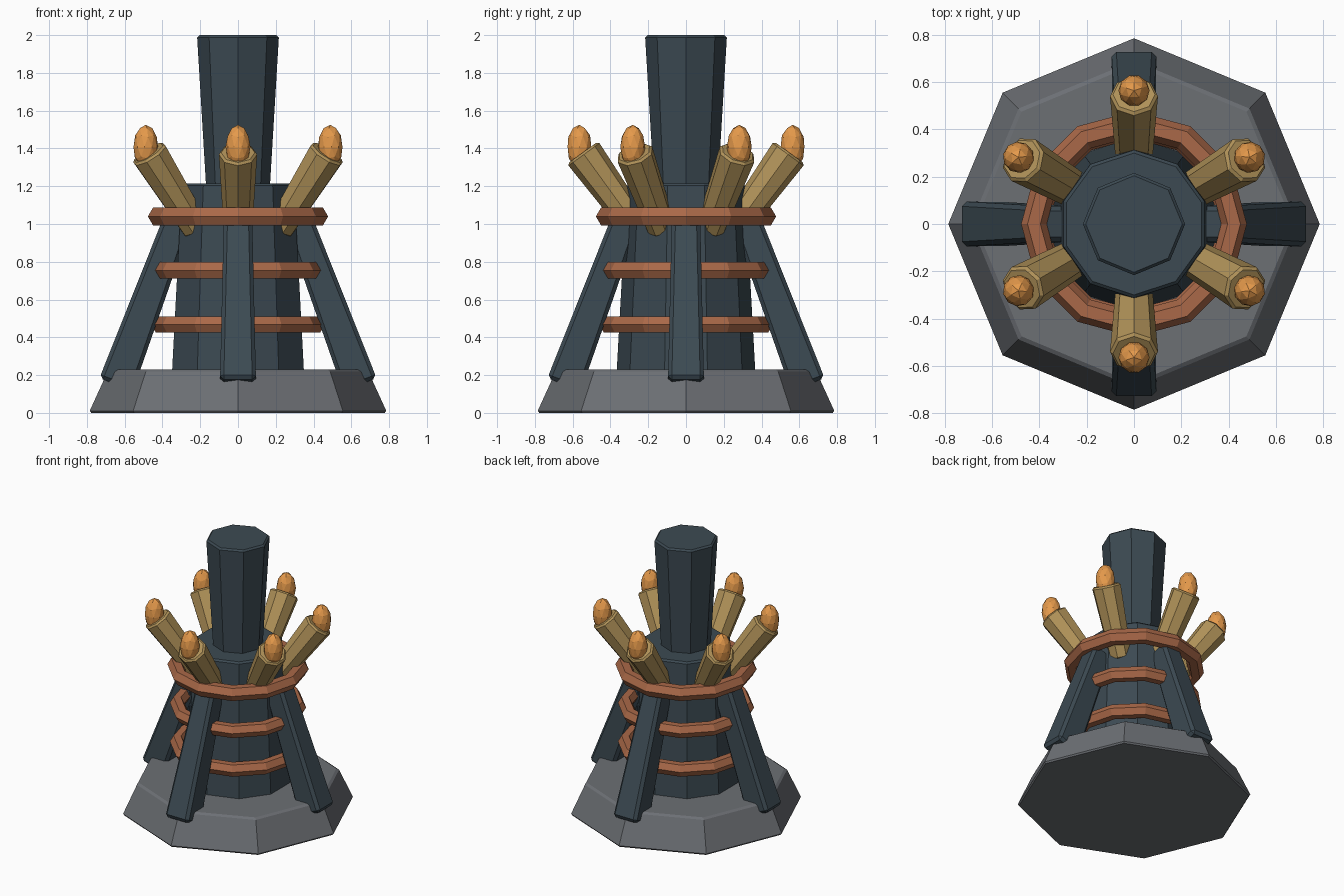
import bpy, bmesh, math
from mathutils import Vector, Matrix

if "Cube" in bpy.data.objects:
    bpy.data.objects.remove(bpy.data.objects["Cube"])


def material(name, rgb):
    m = bpy.data.materials.new(name)
    m.diffuse_color = (*rgb, 1)
    m.use_nodes = True
    m.node_tree.nodes["Principled BSDF"].inputs["Base Color"].default_value = m.diffuse_color
    return m


STONE = material("stone_grey", (0.15, 0.16, 0.175))
SLATE = material("dark_slate", (0.045, 0.068, 0.085))
COPPER = material("copper", (0.40, 0.14, 0.065))
BRASS = material("brass", (0.44, 0.29, 0.10))
FLAME = material("flame_orange", (0.78, 0.32, 0.07))


def finish(name, bm, mat, bevel=0.0):
    bmesh.ops.recalc_face_normals(bm, faces=bm.faces[:])
    me = bpy.data.meshes.new(name)
    bm.to_mesh(me)
    bm.free()
    me.materials.append(mat)
    ob = bpy.data.objects.new(name, me)
    bpy.context.collection.objects.link(ob)
    if bevel:
        mod = ob.modifiers.new("bevel", 'BEVEL')
        mod.width = bevel
        mod.segments = 1
        mod.limit_method = 'ANGLE'
        mod.angle_limit = math.radians(50)
    return ob


def frustum(name, a, b, r1, r2, sides, mat, bevel=0.0, spin=0.0, turn=0.0):
    """Tapered prism from a to b (given in the x/z plane), turned about z."""
    a, b = Vector(a), Vector(b)
    w = (b - a).normalized()
    v = Vector((0, 1, 0))
    u = v.cross(w)
    rot = Matrix.Rotation(turn, 3, 'Z')
    bm = bmesh.new()
    rings = []
    for c, r in ((a, r1), (b, r2)):
        ring = []
        for i in range(sides):
            t = spin + math.tau * i / sides
            ring.append(bm.verts.new(rot @ (c + r * (math.sin(t) * u + math.cos(t) * v))))
        rings.append(ring)
        bm.faces.new(ring)
    for i in range(sides):
        j = (i + 1) % sides
        bm.faces.new((rings[0][i], rings[0][j], rings[1][j], rings[1][i]))
    return finish(name, bm, mat, bevel)


def hoop(name, z, major, minor, segs=12, sides=6):
    bm = bmesh.new()
    grid = []
    for i in range(segs):
        t = math.tau * i / segs
        row = []
        for k in range(sides):
            p = math.tau * k / sides
            r = major + minor * math.cos(p)
            row.append(bm.verts.new((r * math.cos(t), r * math.sin(t), z + minor * math.sin(p))))
        grid.append(row)
    for i in range(segs):
        n = (i + 1) % segs
        for k in range(sides):
            m = (k + 1) % sides
            bm.faces.new((grid[i][k], grid[n][k], grid[n][m], grid[i][m]))
    return finish(name, bm, COPPER)


# Octagonal plinth, ten-sided tower and flared eight-sided chimney
frustum("plinth", (0, 0, 0), (0, 0, 0.23), 0.79, 0.685, 8, STONE, 0.012)
frustum("tower_body", (0, 0, 0.2), (0, 0, 1.215), 0.368, 0.312, 10, SLATE, 0.012)
frustum("chimney", (0, 0, 1.1), (0, 0, 2.0), 0.163, 0.217, 8, SLATE, 0.012)

# Four tapered square buttress legs
for i in range(4):
    frustum(f"leg_{i + 1}", (0.645, 0, 0.15), (0.32, 0, 1.02),
            0.095 * math.sqrt(2), 0.075 * math.sqrt(2), 4, SLATE, 0.02,
            spin=math.pi / 4, turn=i * math.pi / 2)

# Copper hoops
hoop("hoop_low", 0.468, 0.41, 0.05)
hoop("hoop_middle", 0.755, 0.41, 0.05)
hoop("hoop_top", 1.04, 0.423, 0.054)

# Six angled brass pipes, each holding a flame
for i in range(6):
    turn = math.pi / 6 + i * math.pi / 3
    frustum(f"pipe_{i + 1}", (0.253, 0, 0.972), (0.547, 0, 1.378),
            0.076, 0.102, 8, BRASS, 0.012, turn=turn)
    bm = bmesh.new()
    bmesh.ops.create_icosphere(bm, subdivisions=2, radius=1.0)
    place = (Matrix.Rotation(turn, 4, 'Z') @ Matrix.Translation((0.564, 0, 1.408))
             @ Matrix.Diagonal((0.066, 0.066, 0.117, 1)))
    bmesh.ops.transform(bm, matrix=place, verts=bm.verts[:])
    finish(f"flame_{i + 1}", bm, FLAME)
